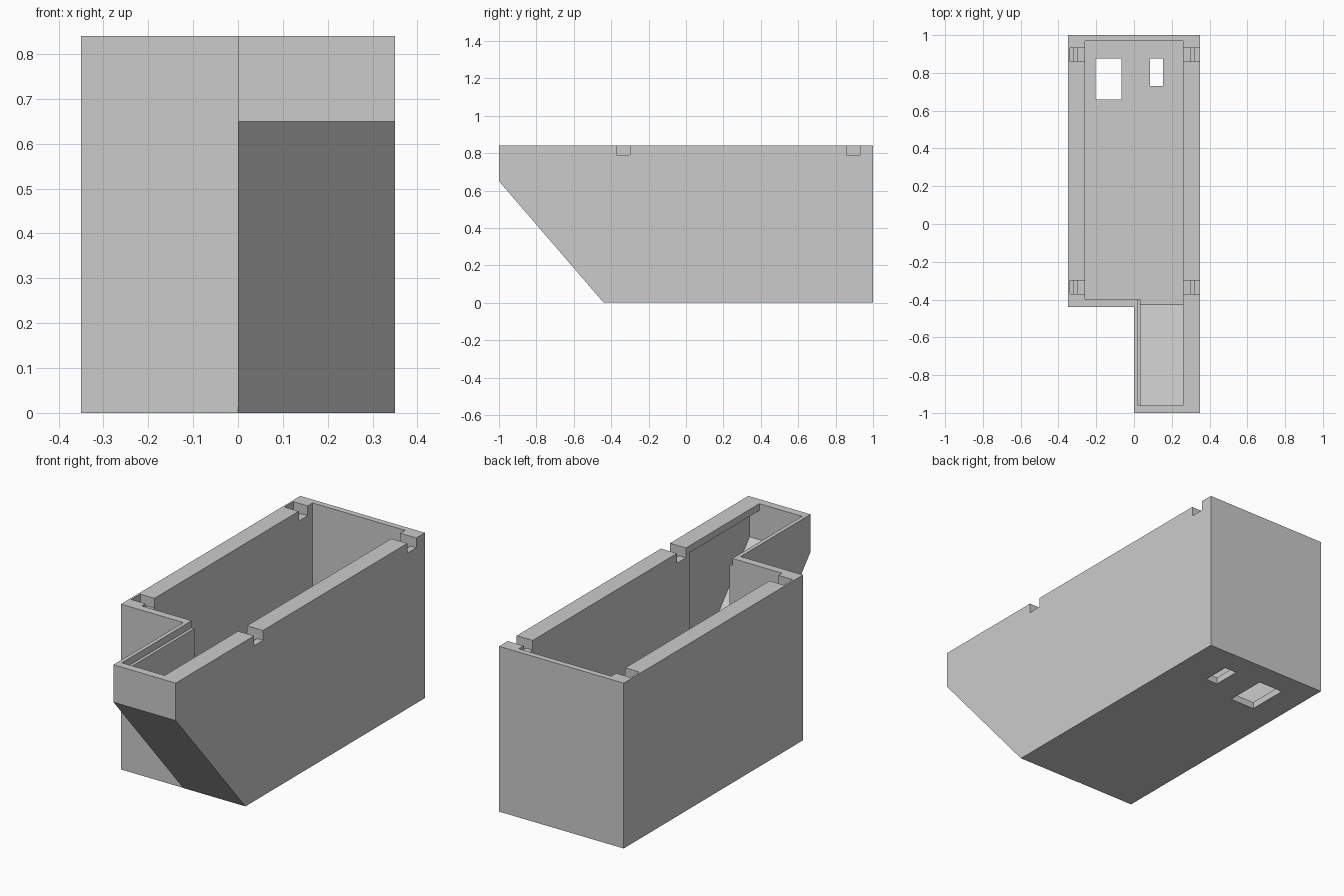
import bpy
import bmesh
from mathutils import Vector

default = bpy.data.objects.get("Cube")
if default:
    bpy.data.objects.remove(default, do_unlink=True)

TOP = 0.84
WALL = 0.035

grey = bpy.data.materials.new("plain_grey")
grey.use_nodes = True
grey.diffuse_color = (0.6, 0.6, 0.6, 1)
grey.node_tree.nodes["Principled BSDF"].inputs["Base Color"].default_value = (0.6, 0.6, 0.6, 1)


def side_prism(name, profile, x0, x1):
    """Extrude a (y, z) profile from x0 to x1."""
    bm = bmesh.new()
    face = bm.faces.new([bm.verts.new((x0, y, z)) for y, z in profile])
    ext = bmesh.ops.extrude_face_region(bm, geom=[face])
    moved = [v for v in ext["geom"] if isinstance(v, bmesh.types.BMVert)]
    bmesh.ops.translate(bm, verts=moved, vec=Vector((x1 - x0, 0, 0)))
    bmesh.ops.recalc_face_normals(bm, faces=bm.faces)
    mesh = bpy.data.meshes.new(name)
    bm.to_mesh(mesh)
    bm.free()
    mesh.materials.append(grey)
    obj = bpy.data.objects.new(name, mesh)
    bpy.context.scene.collection.objects.link(obj)
    return obj


def box(name, x0, x1, y0, y1, z0, z1):
    return side_prism(name, [(y0, z0), (y1, z0), (y1, z1), (y0, z1)], x0, x1)


def cut(target, cutter):
    """Subtract the cutter, bake the result and drop the cutter."""
    cutter.hide_render = True
    mod = target.modifiers.new("cut", "BOOLEAN")
    mod.operation = "DIFFERENCE"
    mod.solver = "EXACT"
    mod.object = cutter
    bpy.context.view_layer.update()
    graph = bpy.context.evaluated_depsgraph_get()
    baked = bpy.data.meshes.new_from_object(target.evaluated_get(graph))
    target.modifiers.clear()
    target.data = baked
    bpy.data.objects.remove(cutter, do_unlink=True)


# Outer shell with the slanted underside, then the missing front corner
shell = side_prism("open_case", [(-1, 0.65), (-0.44, 0), (1, 0), (1, TOP), (-1, TOP)], -0.35, 0.35)
cut(shell, box("corner_cutter", -1, 0, -2, -0.439, -1, 2))

# Main compartment
cut(shell, box("main_cavity", -0.26, 0.26, -0.40, 0.97, WALL, 1))

# Nose compartment, wider below its rim, with a sloping floor
lip = TOP - WALL
cut(shell, side_prism("nose_cavity", [(-0.96, 0.657), (-0.425, WALL), (-0.398, WALL),
                                      (-0.398, lip), (-0.96, lip)], 0.035, 0.315))
cut(shell, box("nose_opening", 0.02, 0.26, -0.96, -0.398, lip - 0.001, 1))

# Rim notches with a narrow groove; right-hand ones run out through the side
for y in (-0.335, 0.895):
    for side, outer in ((-1, 0.34), (1, 0.4)):
        xs = sorted((side * 0.25, side * outer))
        cut(shell, box("notch", *xs, y - 0.036, y + 0.036, 0.79, 1))
        xs = sorted((side * 0.30, side * 0.317))
        cut(shell, box("groove", *xs, y - 0.036, y + 0.036, 0.77, 1))

# Floor openings
cut(shell, box("large_opening", -0.205, -0.065, 0.66, 0.875, -0.1, 0.2))
cut(shell, box("small_opening", 0.085, 0.153, 0.73, 0.875, -0.1, 0.2))
